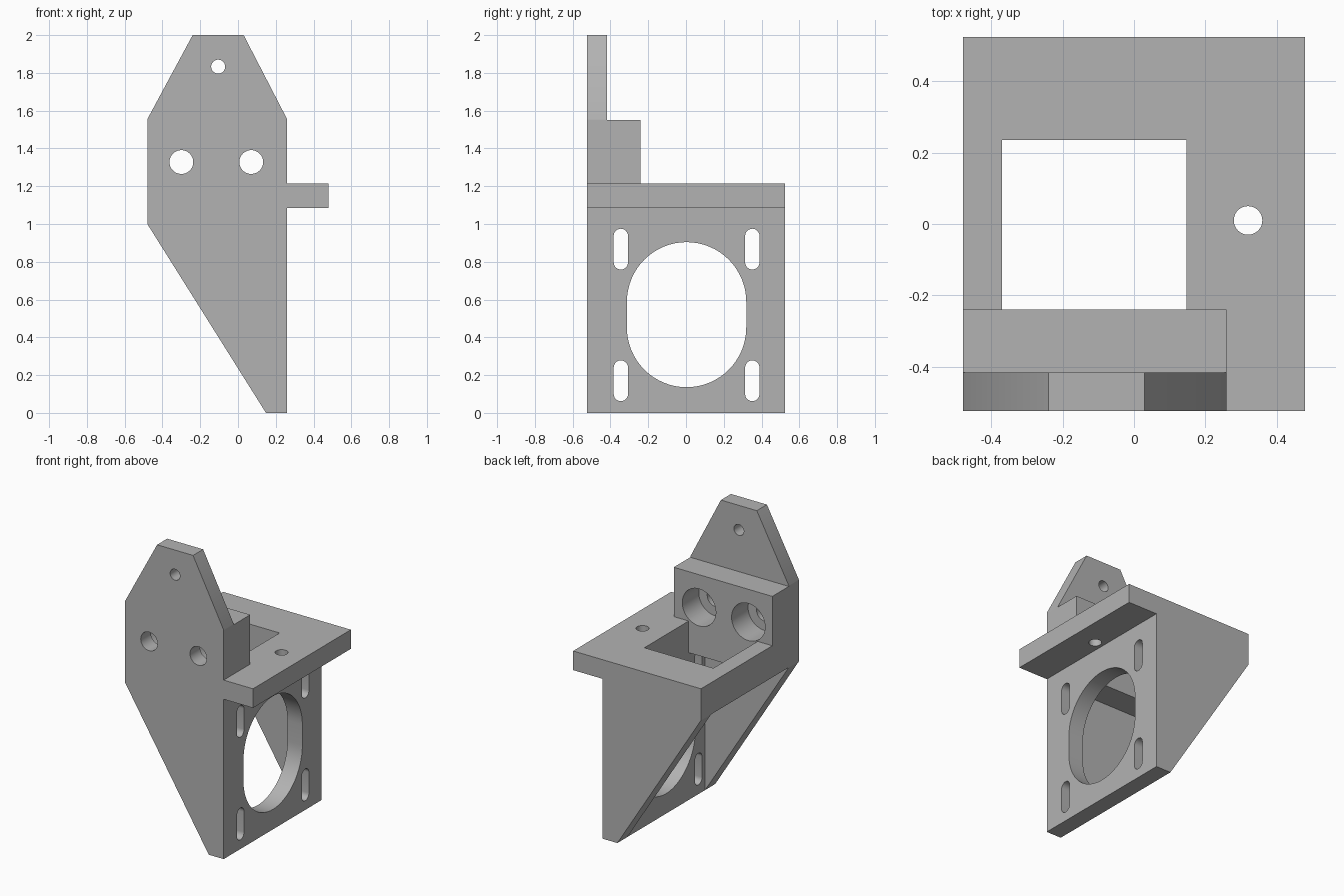
import bpy, bmesh, math
from mathutils import Vector

cube = bpy.data.objects.get("Cube")
if cube:
    bpy.data.objects.remove(cube, do_unlink=True)

grey = bpy.data.materials.new("plain grey")
grey.use_nodes = True
colour = (0.45, 0.45, 0.45, 1)
grey.diffuse_color = colour
grey.node_tree.nodes["Principled BSDF"].inputs["Base Color"].default_value = colour

# A profile point (u, v) at depth d, for prisms running along each axis
PLACE = {
    "x": lambda u, v, d: Vector((d, u, v)),
    "y": lambda u, v, d: Vector((u, d, v)),
    "z": lambda u, v, d: Vector((u, v, d)),
}


def prism(name, profile, start, end, axis="y"):
    """Extrude a flat profile along an axis."""
    bm = bmesh.new()
    face = bm.faces.new([bm.verts.new(PLACE[axis](u, v, start)) for u, v in profile])
    new = bmesh.ops.extrude_face_region(bm, geom=[face])["geom"]
    shift = PLACE[axis](0, 0, end - start)
    bmesh.ops.translate(bm, vec=shift, verts=[g for g in new if isinstance(g, bmesh.types.BMVert)])
    bmesh.ops.recalc_face_normals(bm, faces=bm.faces)
    mesh = bpy.data.meshes.new(name)
    bm.to_mesh(mesh)
    bm.free()
    mesh.materials.append(grey)
    obj = bpy.data.objects.new(name, mesh)
    bpy.context.collection.objects.link(obj)
    return obj


def rect(u0, u1, v0, v1):
    return [(u0, v0), (u1, v0), (u1, v1), (u0, v1)]


def slot(u, v, radius, half=0.0, steps=24):
    """Round outline, stretched along v by half a straight length each way."""
    points = []
    for side, start in ((half, 0), (-half, math.pi)):
        for i in range(steps + (1 if half else 0)):
            a = start + math.pi * i / steps
            points.append((u + radius * math.cos(a), v + side + radius * math.sin(a)))
    return points


def combine(target, other, operation):
    mod = target.modifiers.new(operation.lower(), "BOOLEAN")
    mod.operation = operation
    mod.solver = "EXACT"
    mod.object = other
    bpy.context.view_layer.objects.active = target
    bpy.ops.object.modifier_apply(modifier=mod.name)
    bpy.data.objects.remove(other, do_unlink=True)


LEFT, RIGHT, LEDGE = -0.48, 0.26, 0.48
FRONT, BACK, WALL = -0.525, 0.525, 0.108
INNER = 0.148                      # inside face of the upright motor plate
DECK, LIP, UNDER = 1.215, 1.085, 1.0

# Tall front plate with tapered top and bottom
bracket = prism("motor_bracket", [
    (LEFT, UNDER), (LEFT, 1.555), (-0.24, 2), (0.03, 2),
    (RIGHT, 1.555), (RIGHT, 0), (INNER, 0)], FRONT, FRONT + WALL)

# Deck with side ledge, and upright motor plate, as one section
combine(bracket, prism("deck_and_motor_plate", [
    (LEFT, UNDER), (LEFT, DECK), (LEDGE, DECK), (LEDGE, LIP),
    (RIGHT, LIP), (RIGHT, 0), (INNER, 0), (INNER, UNDER)], FRONT, BACK), "UNION")

# Triangular back gusset
combine(bracket, prism("back_gusset", [
    (LEFT, UNDER), (LEFT, DECK), (RIGHT, DECK), (RIGHT, 0), (INNER, 0)],
    BACK - WALL, BACK), "UNION")

# Thick block behind the front plate
combine(bracket, prism("rod_block", rect(LEFT, RIGHT, UNDER, 1.55), FRONT, -0.24), "UNION")

# Deck window and ledge hole
cutters = [
    prism("window_cutter", rect(-0.37, INNER, -0.24, 0.235), 0.95, 1.3, "z"),
    prism("ledge_hole_cutter", slot(0.32, 0.01, 0.04), 1, 1.3, "z"),
    prism("top_hole_cutter", slot(-0.105, 1.833, 0.037), -0.6, -0.3),
    prism("motor_opening_cutter", slot(0.003, 0.52, 0.316, 0.068, 32), 0.1, 0.3, "x"),
]
# Counterbored rod holes
for x in (-0.3, 0.07):
    cutters.append(prism("rod_hole_cutter", slot(x, 1.328, 0.063), -0.6, -0.35))
    cutters.append(prism("counterbore_cutter", slot(x, 1.328, 0.126), FRONT + WALL, -0.2))
# Motor screw slots
for y in (-0.345, 0.351):
    for z in (0.17, 0.867):
        cutters.append(prism("screw_slot_cutter", slot(y, z, 0.038, 0.07, 12), 0.1, 0.3, "x"))
for cutter in cutters:
    combine(bracket, cutter, "DIFFERENCE")

# Smooth the round bores, keep the edges sharp
bpy.ops.object.select_all(action="DESELECT")
bracket.select_set(True)
bpy.context.view_layer.objects.active = bracket
bpy.ops.object.shade_smooth_by_angle(angle=math.radians(30))
